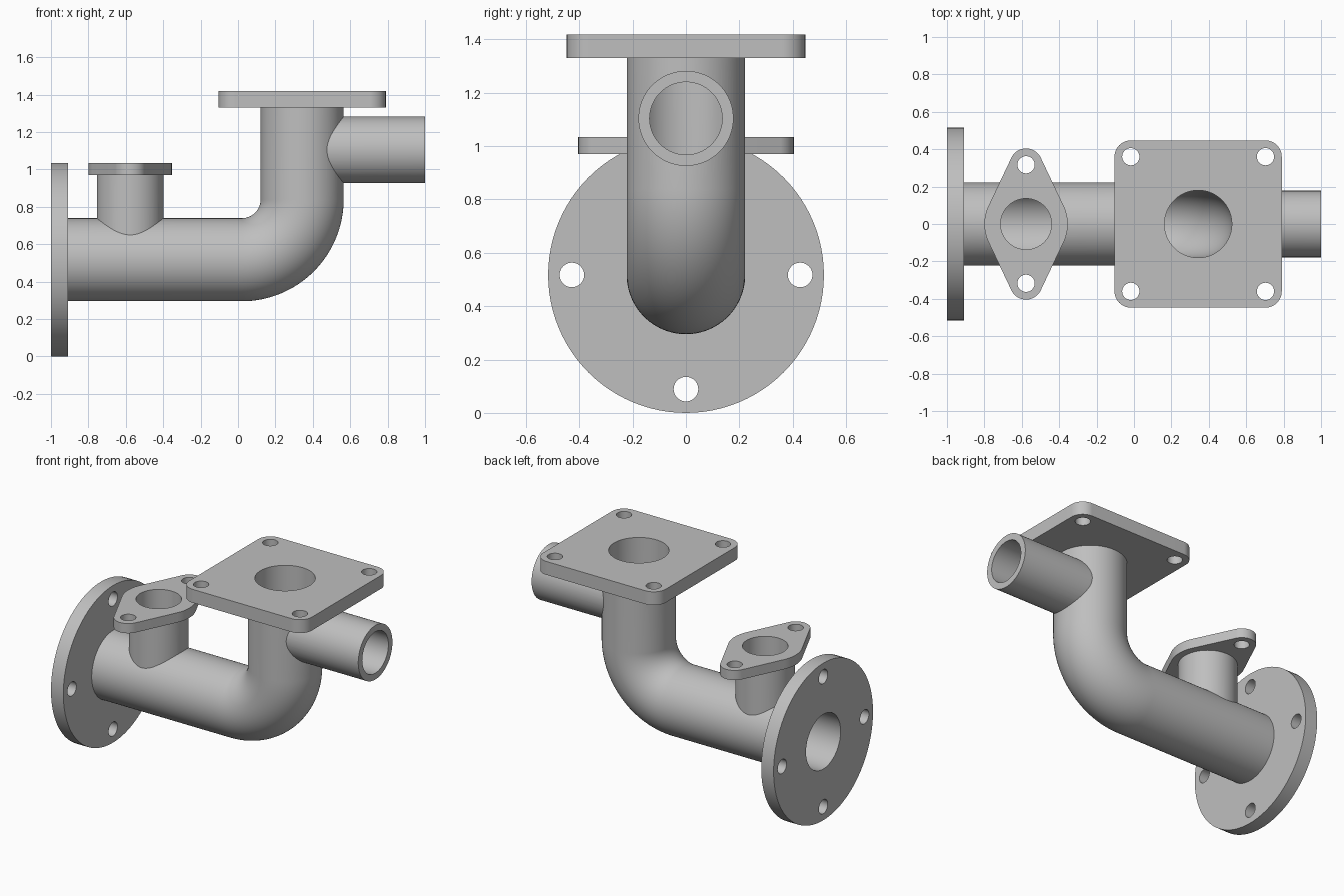
import bpy, bmesh
from math import sin, cos, pi, radians
from mathutils import Vector
from mathutils.geometry import convex_hull_2d

if "Cube" in bpy.data.objects:
    bpy.data.objects.remove(bpy.data.objects["Cube"])

SEG = 96
AXIS_Z = 0.517          # height of the horizontal run
RISER_X = 0.343         # centre of the vertical riser
STUB_X = -0.577         # centre of the small upright branch
OUTLET_Z = 1.104        # height of the side outlet
BEND = 0.323            # elbow centreline radius
PIPE_R, BORE_R = 0.222, 0.18
BRANCH_R, BRANCH_BORE = 0.178, 0.136
HOLE_R = 0.046

metal = bpy.data.materials.new("Cast grey metal")
metal.use_nodes = True
GREY = (0.52, 0.52, 0.52, 1)
metal.diffuse_color = GREY
metal.node_tree.nodes["Principled BSDF"].inputs["Base Color"].default_value = GREY


def make_object(name, bm):
    bmesh.ops.recalc_face_normals(bm, faces=bm.faces)
    mesh = bpy.data.meshes.new(name)
    bm.to_mesh(mesh)
    bm.free()
    mesh.materials.append(metal)
    obj = bpy.data.objects.new(name, mesh)
    bpy.context.collection.objects.link(obj)
    return obj


def loft(name, rings):
    """Closed solid through a list of equal-length point rings."""
    bm = bmesh.new()
    loops = [[bm.verts.new(p) for p in ring] for ring in rings]
    n = len(loops[0])
    for a, b in zip(loops, loops[1:]):
        for i in range(n):
            j = (i + 1) % n
            bm.faces.new((a[i], a[j], b[j], b[i]))
    bm.faces.new(loops[0])
    bm.faces.new(loops[-1])
    return make_object(name, bm)


def sweep(name, path, r):
    """Round bar along (x, z, heading) stations at y = 0."""
    rings = []
    for x, z, h in path:
        side = Vector((-sin(h), 0, cos(h)))
        rings.append([Vector((x, 0, z)) + r * (cos(t) * side + sin(t) * Vector((0, 1, 0)))
                      for t in (2 * pi * i / SEG for i in range(SEG))])
    return loft(name, rings)


def rod_x(name, x0, x1, z, r, y=0):
    obj = sweep(name, [(x0, z, 0), (x1, z, 0)], r)
    for v in obj.data.vertices:
        v.co.y += y
    return obj


def rod_z(name, x, z0, z1, r, y=0):
    obj = sweep(name, [(x, z0, pi / 2), (x, z1, pi / 2)], r)
    for v in obj.data.vertices:
        v.co.y += y
    return obj


def plate(name, circles, z0, z1):
    """Flat plate whose outline wraps tightly round (x, y, r) circles."""
    pts = [Vector((x + r * cos(2 * pi * i / SEG), y + r * sin(2 * pi * i / SEG)))
           for x, y, r in circles for i in range(SEG)]
    outline = [pts[i] for i in convex_hull_2d(pts)]
    return loft(name, [[(p.x, p.y, z) for p in outline] for z in (z0, z1)])


def combine(obj, others, operation):
    for other in others:
        other.hide_render = True
        mod = obj.modifiers.new(operation, 'BOOLEAN')
        mod.operation, mod.solver, mod.object = operation, 'EXACT', other
    deps = bpy.context.evaluated_depsgraph_get()
    result = bpy.data.meshes.new_from_object(obj.evaluated_get(deps))
    obj.modifiers.clear()
    obj.data = result
    for other in others:
        bpy.data.objects.remove(other)


def run_path(x_start, z_end):
    elbow = [(RISER_X - BEND + BEND * sin(a), AXIS_Z + BEND - BEND * cos(a), a)
             for a in (pi / 2 * i / 32 for i in range(33))]
    return [(x_start, AXIS_Z, 0)] + elbow + [(RISER_X, z_end, pi / 2)]


# Pipe body: elbowed run with an upright stub and a side outlet, then bored
body = sweep("pipe_body", run_path(-0.91, 1.33), PIPE_R)
combine(body, [rod_z("stub", STUB_X, AXIS_Z, 0.97, BRANCH_R),
               rod_x("outlet", RISER_X, 1.0, OUTLET_Z, BRANCH_R)], 'UNION')
combine(body, [sweep("run_bore", run_path(-1.1, 1.6), BORE_R),
               rod_z("stub_bore", STUB_X, AXIS_Z, 1.2, BRANCH_BORE),
               rod_x("outlet_bore", RISER_X, 1.2, OUTLET_Z, BRANCH_BORE)], 'DIFFERENCE')

# Round inlet flange with four bolt holes
round_flange = rod_x("round_flange", -1.0, -0.91, AXIS_Z, 0.517)
bolts = [rod_x("bolt", -1.1, -0.8, AXIS_Z + 0.428 * sin(a), HOLE_R, 0.428 * cos(a))
         for a in (pi / 2 * i for i in range(4))]
combine(round_flange, bolts + [rod_x("bore", -1.1, -0.8, AXIS_Z, BORE_R)], 'DIFFERENCE')

# Square top flange with rounded corners
corners = [(RISER_X + sx * 0.36, sy * 0.36) for sx in (-1, 1) for sy in (-1, 1)]
square_flange = plate("square_flange", [(x, y, 0.087) for x, y in corners], 1.33, 1.418)
bolts = [rod_z("bolt", x, 1.2, 1.6, HOLE_R, y) for x, y in corners]
combine(square_flange, bolts + [rod_z("bore", RISER_X, 1.2, 1.6, BORE_R)], 'DIFFERENCE')

# Two-bolt diamond flange on the stub
ends = [-0.317, 0.317]
diamond_flange = plate("diamond_flange", [(STUB_X, 0, 0.223)] +
                       [(STUB_X, y, 0.087) for y in ends], 0.97, 1.034)
bolts = [rod_z("bolt", STUB_X, 0.9, 1.1, HOLE_R, y) for y in ends]
combine(diamond_flange, bolts + [rod_z("bore", STUB_X, 0.9, 1.1, BRANCH_BORE)], 'DIFFERENCE')

# Smooth round walls, crisp rims and seams
for part in (body, round_flange, square_flange, diamond_flange):
    part.data.shade_smooth()
    part.data.set_sharp_from_angle(angle=radians(30))
